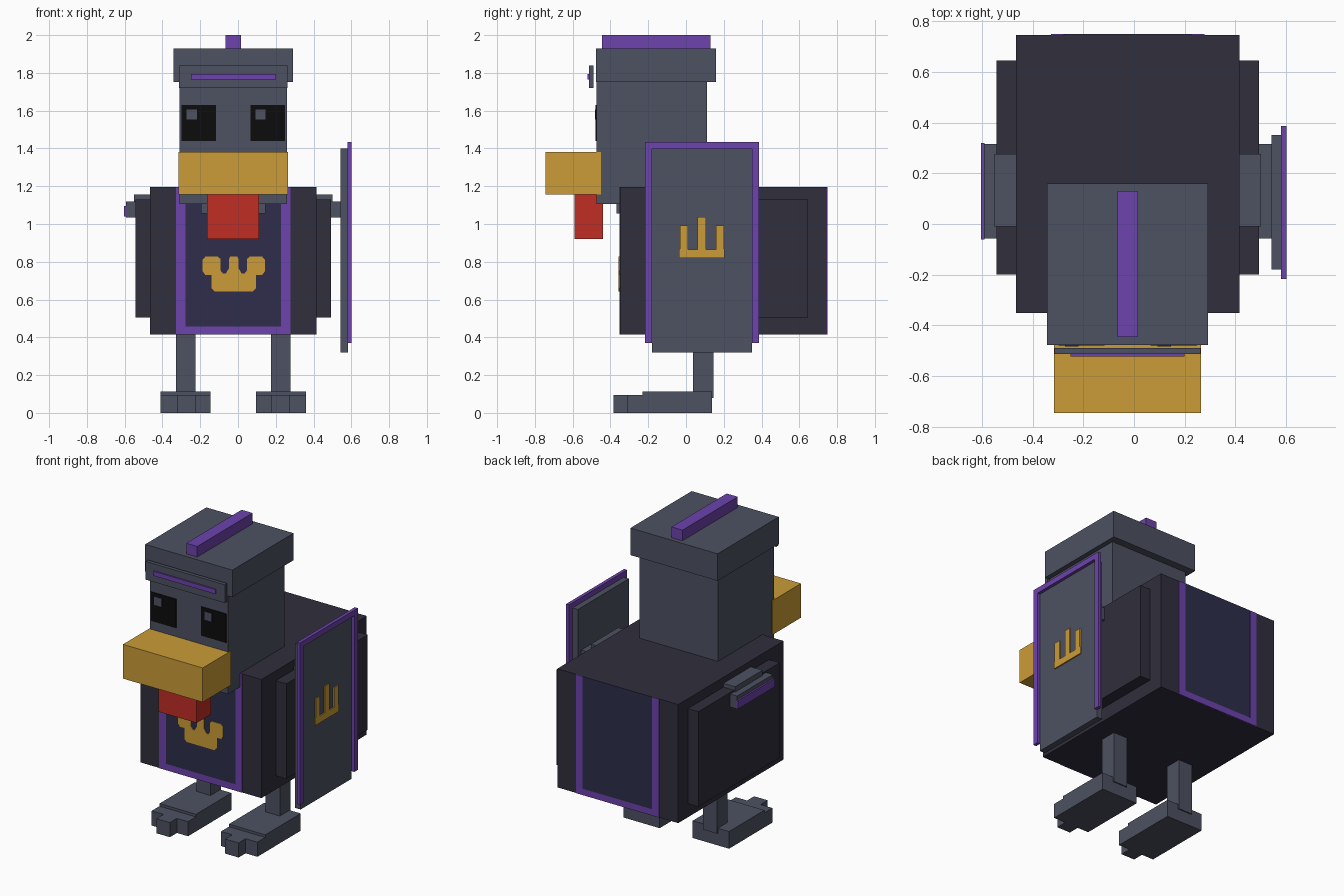
import bpy
import bmesh

if "Cube" in bpy.data.objects:
    bpy.data.objects.remove(bpy.data.objects["Cube"])


def srgb(h):
    c = [int(h[i:i + 2], 16) / 255 for i in (0, 2, 4)]
    return [v / 12.92 if v < 0.04045 else ((v + 0.055) / 1.055) ** 2.4 for v in c] + [1.0]


def material(name, h):
    m = bpy.data.materials.new(name)
    m.diffuse_color = srgb(h)
    m.use_nodes = True
    m.node_tree.nodes["Principled BSDF"].inputs["Base Color"].default_value = m.diffuse_color
    return m


STEEL = material("steel grey", "4d5161")
DARK = material("dark plumage", "302e3c")
NAVY = material("navy cloth", "2e2d4b")
PURPLE = material("purple trim", "6c43ac")
GOLD = material("gold", "cb9c37")
RED = material("red wattle", "c02e25")
BLACK = material("eye black", "0c0c0c")

CX = -0.025  # mirror line of the figure


def finish(name, bm, mat):
    bmesh.ops.recalc_face_normals(bm, faces=bm.faces)
    me = bpy.data.meshes.new(name)
    bm.to_mesh(me)
    bm.free()
    me.materials.append(mat)
    ob = bpy.data.objects.new(name, me)
    bpy.context.collection.objects.link(ob)
    return ob


def box(name, mat, x, y, z):
    """Box from (min, max) ranges on each axis."""
    bm = bmesh.new()
    bmesh.ops.create_cube(bm, size=1)
    for v in bm.verts:
        for i, r in enumerate((x, y, z)):
            v.co[i] = r[0] if v.co[i] < 0 else r[1]
    return finish(name, bm, mat)


def pair(name, mat, x, y, z):
    """Box on the right side and its mirror on the left."""
    box(name + "_right", mat, x, y, z)
    box(name + "_left", mat, (2 * CX - x[1], 2 * CX - x[0]), y, z)


def plate(name, mat, half, centre, axis, lo, hi):
    """Symmetric outline from half a profile (offset, z), extruded along x or y."""
    pts = [(centre + u, z) for u, z in half]
    pts += [(centre - u, z) for u, z in reversed(half) if u > 0]
    bm = bmesh.new()
    to3 = (lambda u, z: (lo, u, z)) if axis == "x" else (lambda u, z: (u, lo, z))
    f = bm.faces.new([bm.verts.new(to3(u, z)) for u, z in pts])
    ext = bmesh.ops.extrude_face_region(bm, geom=[f])
    for v in ext["geom"]:
        if isinstance(v, bmesh.types.BMVert):
            setattr(v.co, axis, hi)
    return finish(name, bm, mat)


# Body and folded wings
box("body", DARK, (-0.465, 0.415), (-0.35, 0.745), (0.415, 1.195))
pair("wing", DARK, (0.41, 0.492), (-0.2, 0.645), (0.505, 1.13))
pair("shoulder_pad", STEEL, (0.40, 0.50), (-0.01, 0.275), (1.08, 1.155))
pair("bracer", STEEL, (0.48, 0.542), (-0.058, 0.315), (1.035, 1.12))
box("bracer_trim", PURPLE, (-0.603, -0.59), (-0.062, 0.32), (1.04, 1.095))

# Cloth panels: navy field with purple sides and hem, front and back
for side, y0, y1 in (("front", -0.353, -0.345), ("back", 0.74, 0.748)):
    box(side + "_panel", NAVY, (-0.275, 0.228), (y0, y1), (0.457, 1.195))
    pair(side + "_panel_border", PURPLE, (0.228, 0.277), (y0, y1), (0.415, 1.195))
    box(side + "_panel_hem", PURPLE, (-0.278, 0.228), (y0, y1), (0.415, 0.457))

# Three-lobed crest on the front cloth
plate("chest_emblem", GOLD,
      [(0, 0.828), (0.018, 0.828), (0.026, 0.815), (0.026, 0.765), (0.042, 0.738),
       (0.058, 0.738), (0.07, 0.755), (0.07, 0.815), (0.085, 0.828), (0.15, 0.828),
       (0.165, 0.81), (0.165, 0.75), (0.15, 0.73), (0.118, 0.73), (0.118, 0.66),
       (0.10, 0.643), (0, 0.643)], -0.0225, "y", -0.357, -0.351)

# Head, collar and face
box("collar", STEEL, (-0.195, 0.145), (-0.367, 0.05), (1.055, 1.15))
box("head", STEEL, (-0.31, 0.26), (-0.474, 0.11), (1.105, 1.80))
box("beak", GOLD, (-0.315, 0.265), (-0.745, -0.45), (1.157, 1.382))
box("wattle", RED, (-0.165, 0.112), (-0.59, -0.44), (0.92, 1.158))
pair("eye", BLACK, (0.066, 0.248), (-0.479, -0.472), (1.44, 1.63))
for side, x in (("left", -0.272), ("right", 0.092)):
    box("eye_glint_" + side, STEEL, (x, x + 0.054), (-0.482, -0.476), (1.553, 1.607))

# Helmet with crest ridge and raised visor
box("helmet", STEEL, (-0.342, 0.292), (-0.476, 0.16), (1.752, 1.93))
box("helmet_ridge", PURPLE, (-0.065, 0.015), (-0.445, 0.13), (1.925, 2.0))
box("visor", STEEL, (-0.313, 0.263), (-0.513, -0.489), (1.72, 1.84))
box("visor_stripe", PURPLE, (-0.25, 0.2), (-0.522, -0.513), (1.765, 1.795))

# Legs and stepped feet
pair("leg", STEEL, (0.176, 0.279), (0.037, 0.146), (0.08, 0.42))
pair("foot", STEEL, (0.095, 0.36), (-0.23, 0.138), (0, 0.113))
pair("side_toes", STEEL, (0.095, 0.36), (-0.312, -0.225), (0, 0.096))
pair("middle_toe", STEEL, (0.176, 0.274), (-0.385, -0.30), (0, 0.096))

# Shield: plate, rim open at the bottom, trident emblem
box("shield_plate", STEEL, (0.542, 0.582), (-0.18, 0.35), (0.32, 1.40))
plate("shield_rim", PURPLE,
      [(0, 1.434), (0.301, 1.434), (0.301, 0.37), (0.264, 0.37), (0.264, 1.398), (0, 1.398)],
      0.085, "x", 0.58, 0.602)
plate("shield_emblem", GOLD,
      [(0, 1.037), (0.023, 1.037), (0.023, 0.865), (0.074, 0.865), (0.074, 0.993),
       (0.116, 0.993), (0.116, 0.867), (0.121, 0.867), (0.121, 0.82), (0, 0.82)],
      0.084, "x", 0.58, 0.59)

# Inner side of the left bracer reaches from wing to trim
box("bracer_cuff", STEEL, (-0.59, -0.535), (-0.058, 0.315), (1.035, 1.12))
